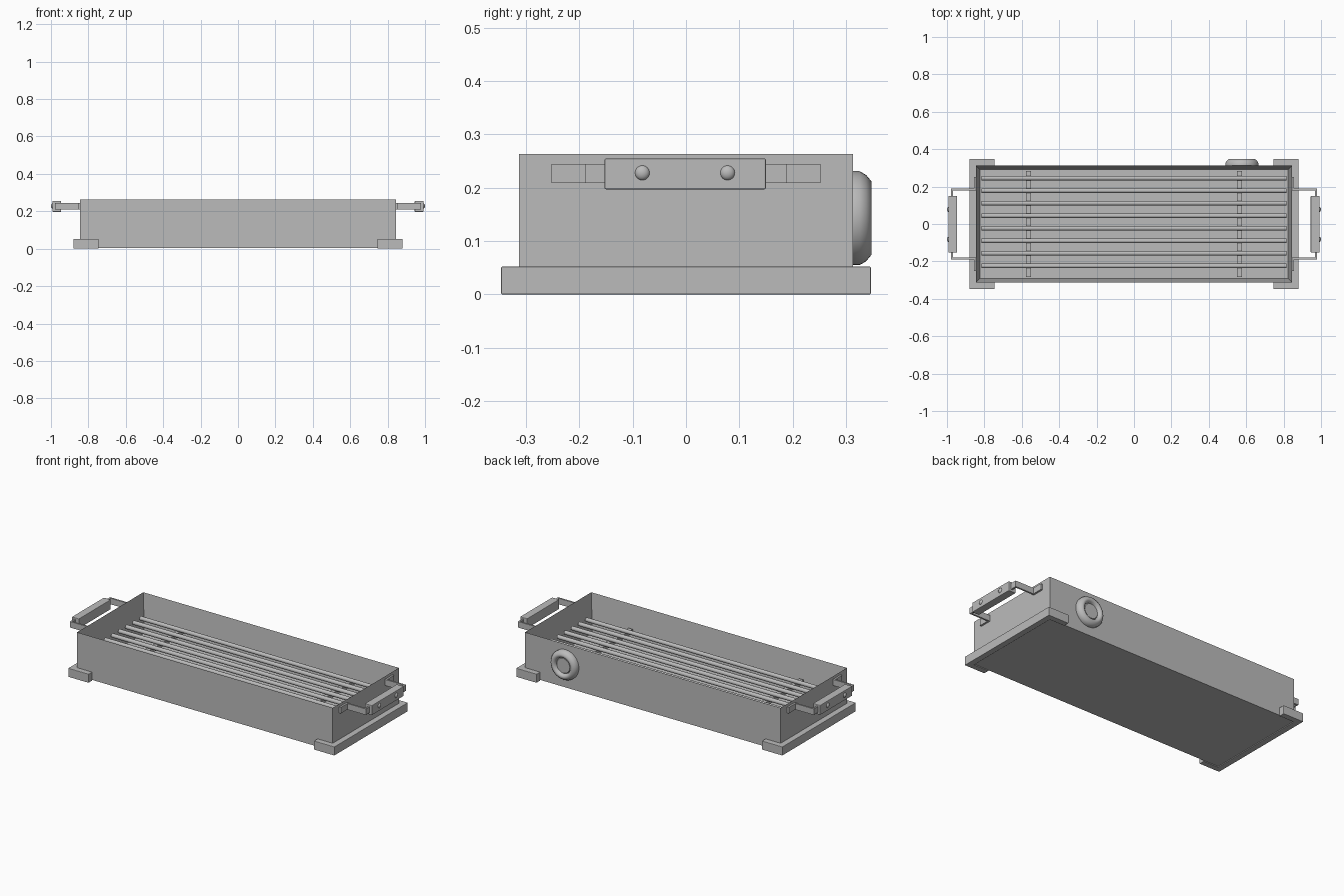
import bpy, bmesh, math
from mathutils import Matrix, Vector

cube = bpy.data.objects.get("Cube")
if cube:
    bpy.data.objects.remove(cube, do_unlink=True)

metal = bpy.data.materials.new("grey_metal")
metal.use_nodes = True
GREY = (0.5, 0.5, 0.5, 1)
metal.diffuse_color = GREY
metal.node_tree.nodes["Principled BSDF"].inputs["Base Color"].default_value = GREY


def finish(name, bm, bevel=0.0, smooth=False):
    bmesh.ops.recalc_face_normals(bm, faces=bm.faces)
    mesh = bpy.data.meshes.new(name)
    bm.to_mesh(mesh)
    bm.free()
    obj = bpy.data.objects.new(name, mesh)
    bpy.context.collection.objects.link(obj)
    mesh.materials.append(metal)
    if bevel:
        mod = obj.modifiers.new("edge_bevel", "BEVEL")
        mod.width = bevel
        mod.segments = 2
    if smooth:
        bpy.ops.object.select_all(action="DESELECT")
        obj.select_set(True)
        bpy.context.view_layer.objects.active = obj
        bpy.ops.object.shade_smooth_by_angle(angle=math.radians(40))
    return obj


def box(name, low, high, bevel=0.0):
    low, high = Vector(low), Vector(high)
    bm = bmesh.new()
    bmesh.ops.create_cube(bm, size=1, matrix=Matrix.Translation((low + high) / 2)
                          @ Matrix.Diagonal((*(high - low), 1)))
    return finish(name, bm, bevel)


def prism(name, outline, z0, z1, bevel=0.0):
    """Extrude a flat outline upward."""
    bm = bmesh.new()
    face = bm.faces.new([bm.verts.new((x, y, z0)) for x, y in outline])
    top = bmesh.ops.extrude_face_region(bm, geom=[face])["geom"]
    bmesh.ops.translate(bm, vec=(0, 0, z1 - z0),
                        verts=[v for v in top if isinstance(v, bmesh.types.BMVert)])
    return finish(name, bm, bevel)


def rod(name, x0, x1, y, z, radius):
    bm = bmesh.new()
    turn = Matrix.Translation(((x0 + x1) / 2, y, z)) @ Matrix.Rotation(math.pi / 2, 4, "Y")
    bmesh.ops.create_cone(bm, cap_ends=True, segments=20, radius1=radius,
                          radius2=radius, depth=x1 - x0, matrix=turn)
    return finish(name, bm, smooth=True)


# Open tray: a block whose top is inset and pushed down
bm = bmesh.new()
bmesh.ops.create_cube(bm, size=1, matrix=Matrix.Translation((0, 0, 0.134))
                      @ Matrix.Diagonal((1.69, 0.626, 0.258, 1)))
top = max(bm.faces, key=lambda f: f.calc_center_median().z)
bmesh.ops.inset_region(bm, faces=[top], thickness=0.03)
bmesh.ops.translate(bm, verts=top.verts[:], vec=(0, 0, -0.23))
finish("tray", bm)

# Grill: two cross bars carrying eight long rods
for side, x in (("right", -0.564), ("left", 0.564)):
    box(side + "_cross_bar", (x - 0.014, -0.283, 0.108), (x + 0.014, 0.283, 0.132))
for i in range(8):
    rod(f"grill_rod_{i + 1}", -0.815, 0.815, 0.245 - i * 0.067, 0.142, 0.012)

for side, s in (("right", -1), ("left", 1)):
    # C-shaped foot wrapped around each end
    foot = [(0.88, -0.347), (0.88, 0.347), (0.745, 0.347), (0.745, 0.312),
            (0.844, 0.312), (0.844, -0.312), (0.745, -0.312), (0.745, -0.347)]
    prism(side + "_foot", [(s * x, y) for x, y in foot], 0, 0.052, 0.002)

    # Bent strap: wall tabs, arms and the run through the grip
    half = [(0.845, 0.252), (0.856, 0.252), (0.856, 0.19), (0.978, 0.19)]
    inner = [(0.968, 0.18), (0.845, 0.18)]
    strap = (half + [(x, -y) for x, y in reversed(half)]
             + [(x, -y) for x, y in reversed(inner)] + inner)
    prism(side + "_handle_strap", [(s * x, y) for x, y in strap], 0.209, 0.245)

    # Grip block with two rounded rivets
    xs = sorted((s * 0.945, s * 0.992))
    box(side + "_grip", (xs[0], -0.153, 0.197), (xs[1], 0.15, 0.255), 0.003)
    for label, y in (("front", -0.082), ("back", 0.078)):
        bm = bmesh.new()
        bmesh.ops.create_uvsphere(bm, u_segments=20, v_segments=12, radius=0.014,
                                  matrix=Matrix.Translation((s * 0.99, y, 0.228))
                                  @ Matrix.Diagonal((0.71, 1, 1, 1)))
        finish(f"{side}_{label}_rivet", bm, smooth=True)

# Round dial on the back, lathed about the y axis
profile = [(0, 0.312), (0.088, 0.312), (0.088, 0.326), (0.081, 0.338), (0.069, 0.348),
           (0.06, 0.348), (0.051, 0.342), (0.047, 0.33), (0.043, 0.335), (0, 0.335)]
bm = bmesh.new()
verts = [bm.verts.new((r, y, 0)) for r, y in profile]
edges = [bm.edges.new(pair) for pair in zip(verts, verts[1:])]
bmesh.ops.spin(bm, geom=verts + edges, axis=(0, 1, 0), cent=(0, 0, 0),
               angle=math.tau, steps=40)
bmesh.ops.remove_doubles(bm, verts=bm.verts, dist=0.0005)
bmesh.ops.translate(bm, verts=bm.verts, vec=(0.577, 0, 0.143))
finish("back_dial", bm, smooth=True)
